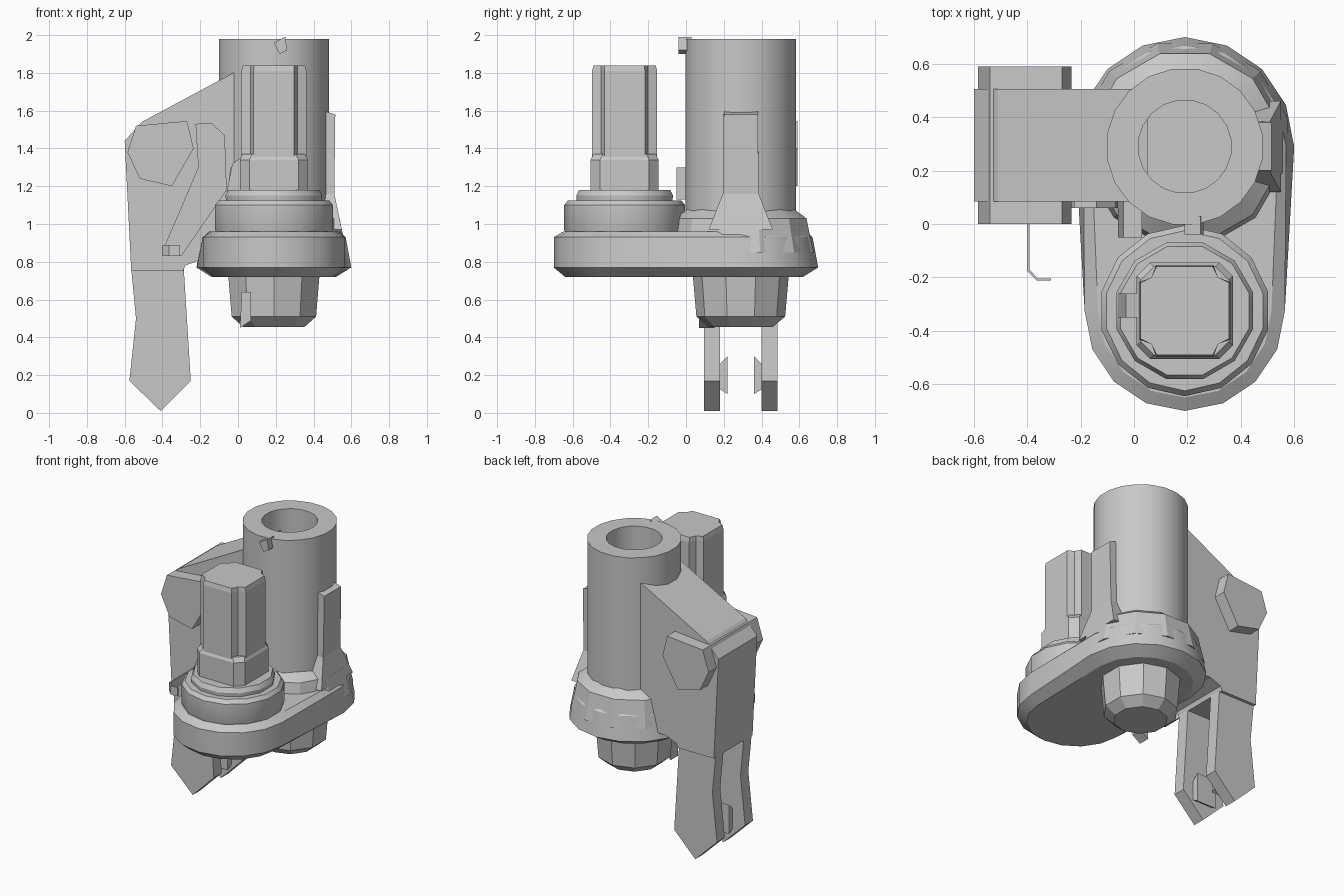
import bpy, bmesh, math

cube = bpy.data.objects.get("Cube")
if cube:
    bpy.data.objects.remove(cube, do_unlink=True)

GREY = (0.58, 0.58, 0.58, 1)
metal = bpy.data.materials.new("plain grey")
metal.use_nodes = True
metal.diffuse_color = GREY
metal.node_tree.nodes["Principled BSDF"].inputs["Base Color"].default_value = GREY


def loft(name, rings, smooth=30):
    """Skin rings of equal point count and cap both ends."""
    bm = bmesh.new()
    rows = [[bm.verts.new(p) for p in ring] for ring in rings]
    n = len(rows[0])
    for a, b in zip(rows, rows[1:]):
        for i in range(n):
            j = (i + 1) % n
            bm.faces.new((a[i], a[j], b[j], b[i]))
    bm.faces.new(rows[0][::-1])
    bm.faces.new(rows[-1])
    bmesh.ops.recalc_face_normals(bm, faces=bm.faces)
    mesh = bpy.data.meshes.new(name)
    bm.to_mesh(mesh)
    bm.free()
    mesh.materials.append(metal)
    obj = bpy.data.objects.new(name, mesh)
    bpy.context.collection.objects.link(obj)
    if smooth:
        bpy.ops.object.select_all(action='DESELECT')
        obj.select_set(True)
        bpy.context.view_layer.objects.active = obj
        bpy.ops.object.shade_smooth_by_angle(angle=math.radians(smooth))
    return obj


def turned(name, centre, profile, sides, smooth=30):
    """Round part from (radius, height) pairs."""
    cx, cy = centre
    angles = [math.tau * (i + 0.5) / sides for i in range(sides)]
    return loft(name, [[(cx + r * math.cos(a), cy + r * math.sin(a), z)
                        for a in angles] for r, z in profile], smooth)


def prism(name, outline, y0, y1):
    """Front outline of (x, z) points, extruded in depth."""
    return loft(name, [[(x, y, z) for x, z in outline] for y in (y0, y1)], 0)


def stadium(z, inset, back_inset):
    """Plate outline: two arcs joined by straight sides."""
    ring = []
    for (cx, cy), r, start in ((BACK, 0.41 - back_inset, 0),
                               (FRONT, 0.375 - inset, math.pi)):
        for i in range(9):
            a = start + math.pi * i / 8
            ring.append((cx + r * math.cos(a), cy + r * math.sin(a), z))
    return ring


BACK = (0.19, 0.29)
FRONT = (0.19, -0.325)

# Base plate with bevelled rim, and the shoulder around the tube
loft("base_plate", [stadium(0.72, 0.06, 0.08), stadium(0.77, 0, 0),
                    stadium(0.93, 0, 0.03), stadium(0.96, 0.05, 0.06)], 25)
turned("tube_shoulder", BACK, [(0.40, 0.85), (0.375, 0.96), (0.36, 1.03),
                               (0.29, 1.08)], 12, 20)

# Hollow main tube
turned("main_tube", BACK, [(0.295, 0.9), (0.295, 1.98), (0.175, 1.98),
                           (0.175, 1.1)], 20)
prism("tube_rim_chip", [(0.19, 1.96), (0.22, 1.9), (0.26, 1.92), (0.25, 1.99)],
      -0.04, 0.03)

# Nut under the plate
turned("lower_nut", BACK, [(0.255, 0.74), (0.235, 0.51), (0.17, 0.455)], 10, 20)
prism("nut_spur", [(0.02, 0.64), (0.07, 0.64), (0.07, 0.49), (0.01, 0.45)],
      0.07, 0.15)

# Front boss and its step
turned("front_boss", FRONT, [(0.30, 0.92), (0.32, 0.97), (0.32, 1.1),
                             (0.30, 1.125)], 14)
turned("boss_step", FRONT, [(0.26, 1.1), (0.265, 1.15), (0.25, 1.18)], 12)


def square_ring(half, cut, groove, z):
    """Square section whose corners are cut, optionally grooved."""
    ring = []
    for k in range(4):
        c, s = round(math.cos(k * math.pi / 2)), round(math.sin(k * math.pi / 2))
        mid = half - cut / 2 - groove
        for u, v in ((half, half - cut), (mid, mid), (half - cut, half)):
            ring.append((FRONT[0] + u * c - v * s, FRONT[1] + u * s + v * c, z))
    return ring


# Square post: collar below, grooved key above
loft("post_collar", [square_ring(0.18, 0.05, 0, z) for z in (1.15, 1.34)]
     + [square_ring(0.165, 0.05, 0, 1.37)], 0)
loft("square_post", [square_ring(0.172, 0.065, 0.015, z)
                     for z in (1.34, 1.81)]
     + [square_ring(0.165, 0.06, 0.01, 1.84)], 0)
prism("collar_key", [(-0.06, 1.17), (0.03, 1.17), (0.03, 1.36), (-0.03, 1.32)],
      -0.35, -0.26)

# Side strut, widening at its foot
loft("side_strut", [[(x, y, z + (0.03 if x < 0.47 and z > 1.5 else 0))
                     for x, y in ((0.42, 0.29 - w), (outer, 0.29 - w),
                                  (outer, 0.29 + w), (0.42, 0.29 + w))]
                    for w, outer, z in ((0.17, 0.55, 0.97), (0.095, 0.51, 1.16),
                                        (0.09, 0.515, 1.58))], 0)

# Arm web from the tube to the pivot
prism("arm_web", [(0.05, 1.84), (-0.51, 1.54), (-0.6, 1.44), (-0.565, 0.75),
                  (-0.29, 0.75), (-0.28, 0.78), (-0.2, 0.81), (0.05, 0.82)],
      0.085, 0.505)

# Forked legs with inner teeth
leg = [(-0.565, 0.76), (-0.54, 0.5), (-0.575, 0.17), (-0.41, 0.01),
       (-0.25, 0.17), (-0.287, 0.76)]
for side, sign in (("front", -1), ("back", 1)):
    prism(side + "_leg", leg, 0.29 + sign * 0.11, 0.29 + sign * 0.195)
    inner, tip = 0.29 + sign * 0.12, 0.29 + sign * 0.07
    loft(side + "_leg_tooth", [[(x, inner, 0.13), (x, tip, 0.1),
                                (x, tip, 0.3), (x, inner, 0.25)]
                               for x in (-0.48, -0.33)], 0)

# Pivot bolt through the arm
prism("pivot_bolt", [(-0.54, 1.52), (-0.27, 1.545), (-0.235, 1.4),
                     (-0.35, 1.2), (-0.52, 1.24), (-0.585, 1.38)], 0, 0.59)

# Raised lever on the arm front, its stop block and thin clip
prism("arm_lever", [(-0.225, 1.53), (-0.14, 1.535), (-0.07, 1.47), (-0.06, 1.18),
                    (-0.3, 0.83), (-0.385, 0.83), (-0.39, 0.88), (-0.21, 1.3)],
      0.06, 0.1)
prism("stop_block", [(-0.06, 1.13), (0.03, 1.13), (0.03, 1.3), (-0.04, 1.3)],
      -0.05, 0.12)
loft("thin_clip", [[(x, y, z) for x, y in ((-0.4, 0.09), (-0.392, 0.09),
                                           (-0.392, -0.17), (-0.36, -0.205),
                                           (-0.31, -0.205), (-0.31, -0.211),
                                           (-0.365, -0.211), (-0.4, -0.175))]
                   for z in (0.83, 0.89)], 0)
